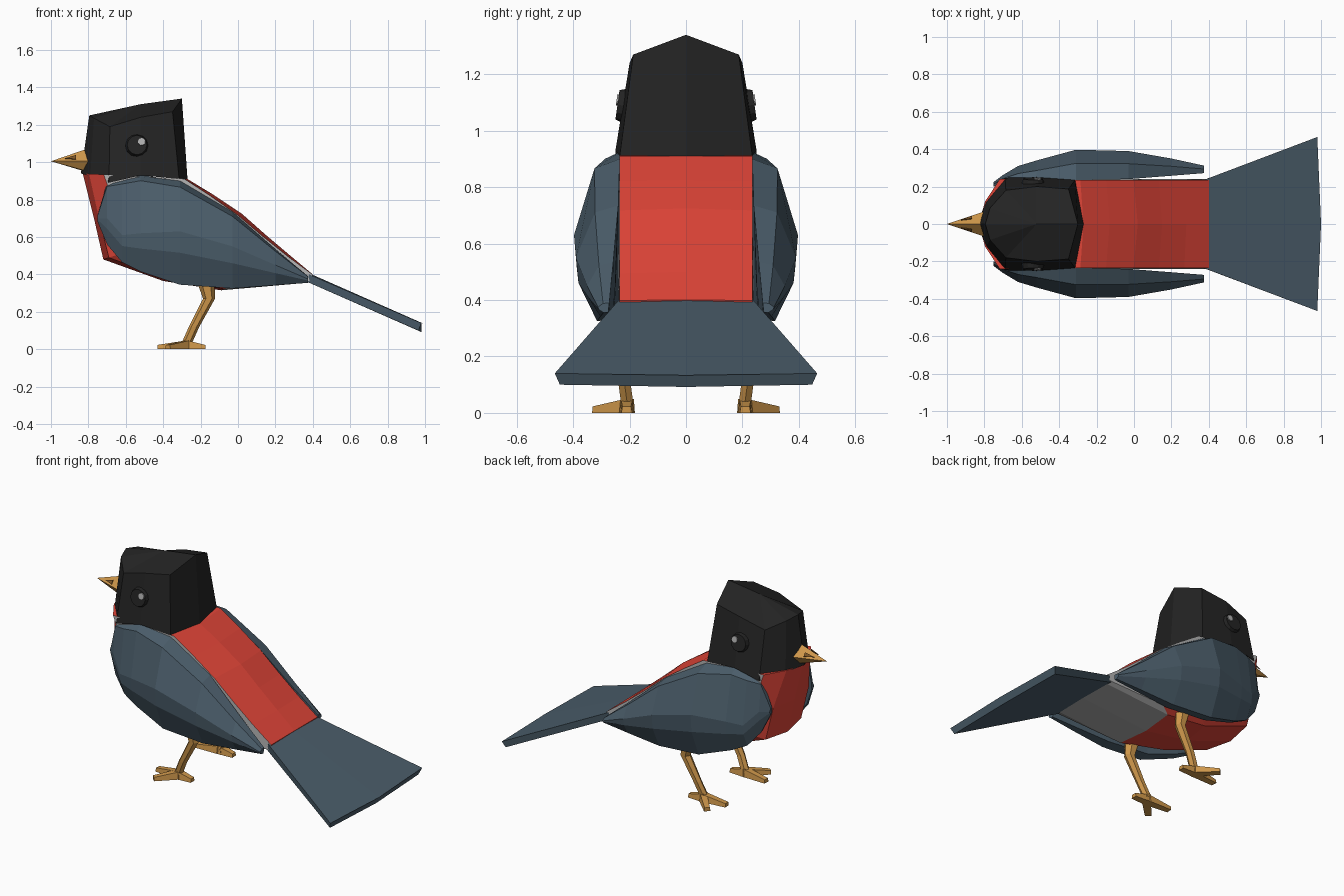
import bpy, bmesh, math
from mathutils import Vector, Matrix

if "Cube" in bpy.data.objects:
    bpy.data.objects.remove(bpy.data.objects["Cube"])


def mat(name, r, g, b):
    m = bpy.data.materials.new(name)
    m.diffuse_color = (r, g, b, 1)
    m.use_nodes = True
    m.node_tree.nodes["Principled BSDF"].inputs["Base Color"].default_value = m.diffuse_color
    return m


RED = mat("red", 0.76, 0.06, 0.04)
SLATE = mat("slate", 0.07, 0.11, 0.145)
BLACK = mat("black", 0.017, 0.017, 0.017)
GOLD = mat("gold", 0.62, 0.31, 0.07)
BROWN = mat("dark_gold", 0.2, 0.09, 0.02)
GREY = mat("grey", 0.45, 0.45, 0.45)


def finish(bm, name, mats, mirror=False):
    bmesh.ops.recalc_face_normals(bm, faces=bm.faces[:])
    me = bpy.data.meshes.new(name)
    bm.to_mesh(me)
    bm.free()
    for m in mats:
        me.materials.append(m)
    ob = bpy.data.objects.new(name, me)
    bpy.context.collection.objects.link(ob)
    if mirror:
        md = ob.modifiers.new("mirror", "MIRROR")
        md.use_axis = (False, True, False)
        md.use_mirror_merge = False
    return ob


def loft(bm, rings, start=None, end=None):
    """Skin closed rings; each end gets a flat cap, or a fan to a given point."""
    vs = [[bm.verts.new(p) for p in r] for r in rings]
    n = len(vs[0])
    for i, (a, b) in enumerate(zip(vs, vs[1:])):
        for j in range(n):
            k = (j + 1) % n
            f = bm.faces.new((a[j], a[k], b[k], b[j]))
            f.tag = False
    for ring, tip in ((vs[0], start), (vs[-1], end)):
        if tip is None:
            bm.faces.new(ring)
        else:
            t = bm.verts.new(tip)
            for j in range(n):
                bm.faces.new((ring[j], ring[(j + 1) % n], t))


def full(half):
    """Complete a half ring whose first and last points lie on y = 0."""
    return half + [(x, -y, z) for x, y, z in half[-2:0:-1]]


# body: sections swing from the neck to the tail root (back point, front/belly point)
stations = [((-0.27, 0.91), (-0.83, 0.94)), ((-0.13, 0.825), (-0.77, 0.70)),
            ((0.02, 0.725), (-0.72, 0.48)), ((0.15, 0.61), (-0.40, 0.365)),
            ((0.28, 0.50), (-0.09, 0.315)), ((0.40, 0.40), (0.39, 0.357))]
section = [(0, 0), (0.03, 0.235), (0.80, 0.24), (0.96, 0.18), (1, 0)]
rings = []
for i, (a, b) in enumerate(stations):
    a, b = Vector(a), Vector(b)
    half = []
    for t, y in section:
        if i == 0 and t == 0.96:
            t, y = 0.94, 0.12
        if i > 3 and t == 0.96:
            y = 0.21
        p = a.lerp(b, t)
        half.append((p.x, y, p.y))
    rings.append(full(half))
bm = bmesh.new()
loft(bm, rings)
bm.normal_update()
bmesh.ops.recalc_face_normals(bm, faces=bm.faces[:])
for f in bm.faces:
    c = f.calc_center_median()
    rear_belly = c.x > 0 and f.normal.z < -0.3
    flank = abs(f.normal.y) > 0.85 and c.x > -0.5
    f.material_index = 1 if rear_belly or flank else 0
finish(bm, "body", [RED, GREY])

# head: faceted block with a ridged crown
low = [(-0.84, 0, 0.94), (-0.79, 0.12, 0.925), (-0.69, 0.247, 0.89),
       (-0.52, 0.25, 0.93), (-0.315, 0.235, 0.91), (-0.27, 0, 0.91)]
high = [(-0.795, 0, 1.25), (-0.77, 0.085, 1.235), (-0.685, 0.18, 1.19),
        (-0.52, 0.2, 1.24), (-0.35, 0.187, 1.27), (-0.30, 0, 1.34)]
bm = bmesh.new()
loft(bm, [full(low), full(high)], end=(-0.52, 0, 1.31))
finish(bm, "head", [BLACK])

# beak
bm = bmesh.new()
base = [(-0.82, 0, 1.067), (-0.79, 0.07, 1.005), (-0.80, 0.03, 0.95), (-0.80, 0, 0.945)]
loft(bm, [full(base)], end=(-1.0, 0, 1.005))
finish(bm, "beak", [GOLD])

# nostrils
bm = bmesh.new()
tri = [(-0.925, 0.019, 1.018), (-0.865, 0.042, 1.014), (-0.865, 0.026, 1.036)]
loft(bm, [tri, [(x, y + 0.004, z + 0.003) for x, y, z in tri]])
finish(bm, "nostrils", [BROWN], True)

# eyes and their highlights, tilted to lie on the sides of the head
for name, r, depth, pos, m, n in (("eyes", 0.062, 0.03, (-0.54, 0.228, 1.09), BLACK, 12),
                                  ("eye_highlights", 0.023, 0.03, (-0.515, 0.231, 1.108), GREY, 10)):
    bm = bmesh.new()
    bmesh.ops.create_cone(bm, cap_ends=True, segments=n, radius1=r, radius2=r * 0.85, depth=depth,
                          matrix=Matrix.Translation(pos) @ Matrix.Rotation(math.radians(-82), 4, "X"))
    finish(bm, name, [m], True)

# wings: x, top z, bottom z, ridge z, inner y, outer y
wing = [(-0.75, 0.72, 0.68, 0.70, 0.20, 0.225), (-0.70, 0.89, 0.56, 0.70, 0.22, 0.262),
        (-0.62, 0.91, 0.465, 0.61, 0.22, 0.31), (-0.52, 0.932, 0.415, 0.62, 0.22, 0.34),
        (-0.31, 0.90, 0.345, 0.63, 0.235, 0.397), (-0.03, 0.735, 0.325, 0.55, 0.24, 0.39),
        (0.20, 0.535, 0.342, 0.45, 0.258, 0.35), (0.375, 0.39, 0.355, 0.375, 0.272, 0.312)]
bm = bmesh.new()
rings = []
for x, top, bot, mid, yi, yo in wing:
    h, w = top - bot, yo - yi
    rings.append([(x, yi, top), (x, yi + 0.55 * w, top - 0.06 * h), (x, yo, mid),
                  (x, yi + 0.94 * w, mid - 0.4 * (mid - bot)),
                  (x, yi + 0.5 * w, bot), (x, yi + 0.1 * w, bot + 0.02 * h)])
loft(bm, rings)
finish(bm, "wings", [SLATE], True)

# tail: flat fan
bm = bmesh.new()
root = [(0.39, 0, 0.402), (0.38, 0.238, 0.40), (0.37, 0.235, 0.36), (0.38, 0, 0.357)]
tip = [(1.0, 0, 0.133), (0.98, 0.465, 0.14), (0.965, 0.447, 0.1), (0.98, 0, 0.092)]
loft(bm, [full(root), full(tip)])
finish(bm, "tail", [SLATE])

# legs: tapered bent limbs (x, y, z, radius along x, radius along y)
bm = bmesh.new()
rings = []
for x, y, z, rx, ry in ((-0.17, 0.225, 0.35, 0.045, 0.04), (-0.155, 0.225, 0.27, 0.032, 0.032),
                        (-0.235, 0.22, 0.12, 0.028, 0.025), (-0.275, 0.208, 0.03, 0.028, 0.025)):
    rings.append([(x + rx * math.cos(k * math.pi / 3), y + ry * math.sin(k * math.pi / 3), z)
                  for k in range(6)])
loft(bm, rings)
finish(bm, "legs", [GOLD], True)

# feet: front, outer and hind toes, each a tapering wedge
bm = bmesh.new()
heel = Vector((-0.27, 0.21, 0))
for end in ((-0.43, 0.20, 0), (-0.375, 0.32, 0), (-0.175, 0.21, 0)):
    end = Vector(end)
    d = (end - heel).normalized()
    side = Vector((-d.y, d.x, 0))
    rings = []
    for p, w, h in ((heel - d * 0.015, 0.026, 0.05), (end, 0.019, 0.023)):
        rings.append([p + side * w, p - side * w,
                      p - side * w * 0.8 + Vector((0, 0, h)), p + side * w * 0.8 + Vector((0, 0, h))])
    loft(bm, rings)
finish(bm, "feet", [GOLD], True)
